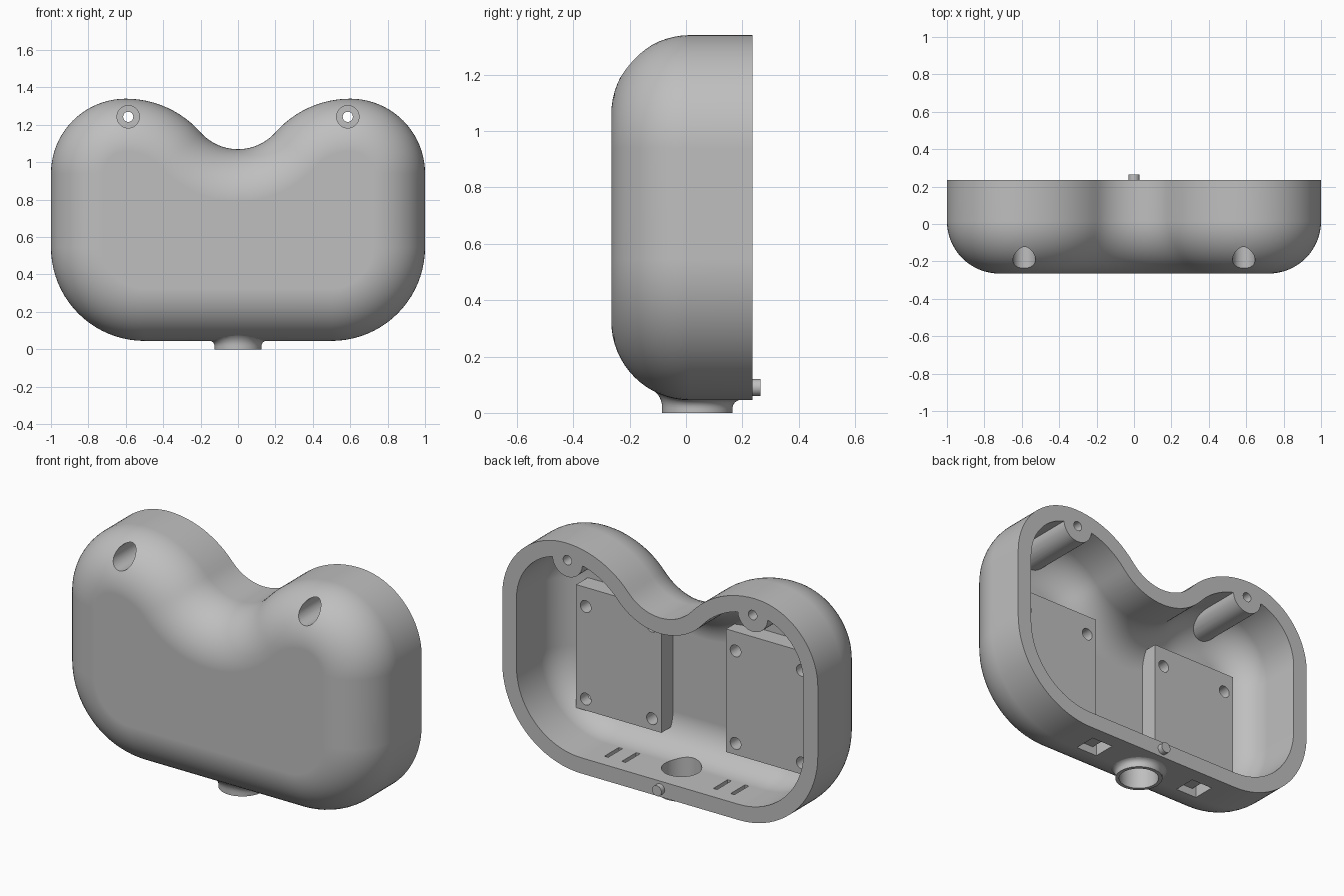
import bpy
import bmesh
from math import sin, cos, radians, pi, sqrt

cube = bpy.data.objects.get("Cube")
if cube:
    bpy.data.objects.remove(cube, do_unlink=True)

grey = bpy.data.materials.new("plain grey")
grey.use_nodes = True
COLOR = (0.52, 0.52, 0.52, 1)
grey.diffuse_color = COLOR
grey.node_tree.nodes["Principled BSDF"].inputs["Base Color"].default_value = COLOR

BACK, FRONT, ROUND, WALL = 0.235, -0.265, 0.28, 0.09
BEND = FRONT + ROUND          # depth where the front rounding starts
FLOOR = 0.045                 # underside of the body


def finish(name, bm):
    bmesh.ops.recalc_face_normals(bm, faces=bm.faces)
    mesh = bpy.data.meshes.new(name)
    bm.to_mesh(mesh)
    bm.free()
    mesh.materials.append(grey)
    ob = bpy.data.objects.new(name, mesh)
    bpy.context.collection.objects.link(ob)
    return ob


def loft(name, rings):
    bm = bmesh.new()
    loops = [[bm.verts.new(p) for p in ring] for ring in rings]
    n = len(loops[0])
    for a, b in zip(loops, loops[1:]):
        for i in range(n):
            j = (i + 1) % n
            bm.faces.new((a[i], a[j], b[j], b[i]))
    bm.faces.new(loops[0])
    bm.faces.new(loops[-1])
    return finish(name, bm)


def box(name, x0, x1, y0, y1, z0, z1):
    rings = [[(x0, y0, z), (x1, y0, z), (x1, y1, z), (x0, y1, z)] for z in (z0, z1)]
    return loft(name, rings)


def rod_y(name, x, z, r, y0, y1, n=40):
    turn = [2 * pi * i / n for i in range(n)]
    return loft(name, [[(x + r * cos(t), y, z + r * sin(t)) for t in turn] for y in (y0, y1)])


def boolean(target, tool, op="DIFFERENCE"):
    mod = target.modifiers.new("cut", "BOOLEAN")
    mod.operation, mod.solver, mod.object = op, "EXACT", tool
    bpy.context.view_layer.objects.active = target
    bpy.ops.object.modifier_apply(modifier=mod.name)
    bpy.data.objects.remove(tool, do_unlink=True)


def arc(cx, cz, r, a0, a1, n):
    steps = [radians(a0 + (a1 - a0) * i / n) for i in range(n + 1)]
    return [(cx + r * cos(a), cz + r * sin(a)) for a in steps]


def outline(d):
    """Two-lobed outline, inset by d."""
    half = arc(0.5, 0.545, 0.5 - d, -90, 0, 20)
    half += arc(0.6, 0.94, 0.4 - d, 0, 90, 20)
    half += arc(0.6, 0.806, 0.534 - d, 90, 138.5, 12)[1:]
    half += arc(0, 1.337, 0.267 + d, -41.5, -90, 12)[1:]
    return half + [(-x, z) for x, z in reversed(half[:-1])]


def rounded_body(name, inset, back):
    r = ROUND - inset
    levels = [(inset, back)]
    for i in range(17):
        t = pi / 2 * i / 16
        levels.append((inset + r * (1 - cos(t)), BEND - r * sin(t)))
    return loft(name, [[(x, y, z) for x, z in outline(d)] for d, y in levels])


# Hollow body: the screw bosses are left standing in the cavity
housing = rounded_body("housing", 0, BACK)
cavity = rounded_body("cavity", WALL, BACK + 0.05)
BOSS_X, BOSS_Z = 0.587, 1.243
for s in (-1, 1):
    boolean(cavity, rod_y("boss", s * BOSS_X, BOSS_Z, 0.095, -0.4, 0.4))
boolean(housing, cavity)


# Flared cable neck, fitted to the curved underside
def underside(y):
    drop = max(0, BEND - y)
    return FLOOR + ROUND - sqrt(ROUND ** 2 - drop ** 2)


NECK_Y, NECK_R, FLARE = 0.04, 0.125, 0.03
profile = [(NECK_R, 0), (NECK_R, 0.015)]
for i in range(1, 7):
    t = pi / 2 * i / 6
    profile.append((NECK_R + FLARE * (1 - cos(t)), 0.016 + FLARE * sin(t)))
profile.append((NECK_R + FLARE, 0.065))
rings = []
for r, z in profile:
    ring = []
    for i in range(48):
        t = 2 * pi * i / 48
        y = NECK_Y + r * sin(t)
        ring.append((r * cos(t), y, z * underside(y) / FLOOR))
    rings.append(ring)
boolean(housing, loft("neck", rings), "UNION")
bore = [[(0.105 * cos(pi * i / 24), NECK_Y + 0.105 * sin(pi * i / 24), z)
         for i in range(48)] for z in (-0.1, 0.22)]
boolean(housing, loft("bore", bore))

for s in (-1, 1):
    # Screw hole and counterbore
    boolean(housing, rod_y("screw_hole", s * BOSS_X, BOSS_Z, 0.027, -0.4, 0.4))
    boolean(housing, rod_y("counterbore", s * BOSS_X, BOSS_Z, 0.06, -0.4, 0.1))
    # Tie anchor: pocket below, two slots through the floor
    mid = s * 0.345
    boolean(housing, box("pocket", mid - 0.067, mid + 0.067, 0.02, 0.15, -0.1, 0.09))
    for e in (-1, 1):
        x = mid + e * 0.055
        boolean(housing, box("slot", x - 0.012, x + 0.012, 0.02, 0.15, 0.03, 0.2))

# Mounting pads with four blind holes each
parts = [housing]
for s, side in ((1, "left"), (-1, "right")):
    xs = sorted((s * 0.205, s * 0.745))
    pad = box(side + "_mounting_pad", *xs, -0.19, -0.07, 0.24, 0.945)
    for x in (0.265, 0.685):
        for z in (0.305, 0.835):
            boolean(pad, rod_y("pad_hole", s * x, z, 0.034, -0.15, 0.1, 24))
    parts.append(pad)

# Locating pin on the rear rim
parts.append(rod_y("locating_pin", 0, 0.09, 0.03, 0.2, 0.265, 32))

for ob in parts:
    bpy.ops.object.select_all(action="DESELECT")
    ob.select_set(True)
    bpy.context.view_layer.objects.active = ob
    bpy.ops.object.shade_smooth_by_angle(angle=radians(30))
    weighted = ob.modifiers.new("even_shading", "WEIGHTED_NORMAL")
    weighted.keep_sharp = True
